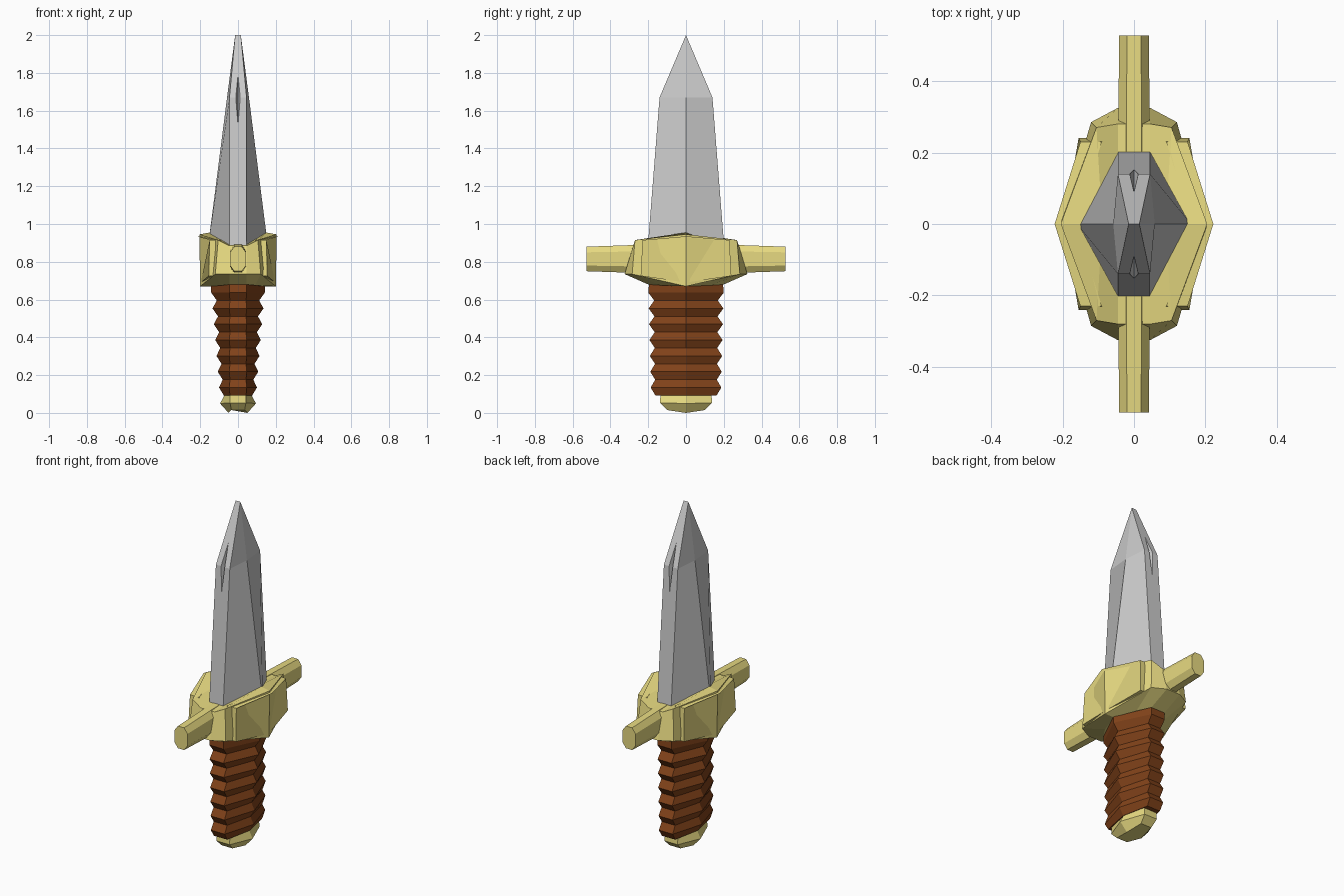
import bpy, bmesh

if "Cube" in bpy.data.objects:
    bpy.data.objects.remove(bpy.data.objects["Cube"])


def material(name, rgb):
    m = bpy.data.materials.new(name)
    m.diffuse_color = (*rgb, 1)
    m.use_nodes = True
    m.node_tree.nodes["Principled BSDF"].inputs["Base Color"].default_value = m.diffuse_color
    return m


GOLD = material("gold", (0.80, 0.70, 0.22))
LEATHER = material("leather", (0.22, 0.055, 0.01))


def finish(name, bm, mat=None):
    bmesh.ops.remove_doubles(bm, verts=bm.verts[:], dist=1e-5)
    bmesh.ops.recalc_face_normals(bm, faces=bm.faces[:])
    me = bpy.data.meshes.new(name)
    bm.to_mesh(me)
    bm.free()
    if mat:
        me.materials.append(mat)
    ob = bpy.data.objects.new(name, me)
    bpy.context.collection.objects.link(ob)
    return ob


def loft(name, rings, mat=None):
    """Skin a stack of closed rings and cap both ends."""
    bm = bmesh.new()
    vs = [[bm.verts.new(p) for p in r] for r in rings]
    n = len(vs[0])
    for a, b in zip(vs, vs[1:]):
        for i in range(n):
            j = (i + 1) % n
            bm.faces.new((a[i], a[j], b[j], b[i]))
    bm.faces.new(vs[0][::-1])
    bm.faces.new(vs[-1])
    return finish(name, bm, mat)


def sym(*quad):
    """Mirror a quarter outline (from the y = 0 point to the front edge) into a full ring."""
    c, rest = quad[0], list(quad[1:])
    back = rest[::-1]
    return ([c] + rest + [(-x, y, z) for x, y, z in back] + [(-c[0], 0, c[2])]
            + [(-x, -y, z) for x, y, z in rest] + [(x, -y, z) for x, y, z in back])


def hexring(cx, cz, ax, ay, az):
    return sym((cx, 0, cz), (ax, ay, az))


# Blade: six-sided, tapering to a short chisel edge
blade = loft("blade", [
    hexring(0.16, 0.87, 0.045, 0.203, 0.87),
    hexring(0.058, 1.67, 0.045, 0.14, 1.67),
    hexring(0.015, 2.0, 0.015, 0.0, 2.0)])

# Small diamond nicks in both blade edges
for s in (1, -1):
    bm = bmesh.new()
    for x, y, z in ((0, .151, 1.52), (0, .089, 1.79), (.012, .14, 1.67),
                    (-.012, .14, 1.67), (0, .17, 1.67), (0, .105, 1.67)):
        bm.verts.new((x, s * y, z))
    bmesh.ops.convex_hull(bm, input=bm.verts[:])
    cutter = finish("nick_cutter", bm)
    cutter.hide_render = True
    mod = blade.modifiers.new("nick", 'BOOLEAN')
    mod.operation, mod.solver, mod.object = 'DIFFERENCE', 'EXACT', cutter
    bpy.context.view_layer.objects.active = blade
    bpy.ops.object.modifier_apply(modifier=mod.name)
    bpy.data.objects.remove(cutter)

# Guard core
loft("guard_core", [
    sym((.14, 0, .67), (.09, .13, .675), (.045, .2, .68)),
    sym((.2, 0, .67), (.12, .285, .735), (.045, .325, .735)),
    sym((.205, 0, .945), (.105, .27, .915), (.045, .28, .885)),
    sym((.15, 0, .955), (.095, .105, .92), (.045, .2, .89))], GOLD)

# Raised side plates and quillons
plate = [(.222, 0, .935), (.15, .23, .915), (.155, .24, .725),
         (.197, 0, .69), (.155, -.24, .725), (.15, -.23, .915)]
bar = [(.02, .88), (.042, .85), (.042, .78), (.02, .75),
       (-.02, .75), (-.042, .78), (-.042, .85), (-.02, .88)]
for s, side in ((1, "right"), (-1, "left")):
    loft(f"guard_plate_{side}",
         [[(s * (x - .06), y, z) for x, y, z in plate],
          [(s * x, y, z) for x, y, z in plate]], GOLD)
for s, side in ((1, "back"), (-1, "front")):
    loft(f"quillon_{side}",
         [[(x * 1.05, s * .15, .815 + (z - .815) * 1.2) for x, z in bar],
          [(x, s * .527, z) for x, z in bar]], GOLD)

# Ribbed grip: alternating wide and narrow six-sided rings
rings = [hexring(.145, .69, .045, .195, .69)]
for i in range(7):
    t = i / 6
    zw = .637 - .0838 * i
    rings.append(hexring(.142 - .042 * t, zw, .045, .2 - .013 * t, zw))
    zn = zw - .042
    rings.append(hexring(.112 - .037 * t, zn, .043, .168 - .006 * t, zn))
loft("grip", rings, LEATHER)

# Pommel
loft("pommel", [
    hexring(.05, 0, .035, .1, .015),
    hexring(.095, .05, .042, .138, .053),
    hexring(.07, .097, .042, .135, .097)], GOLD)
